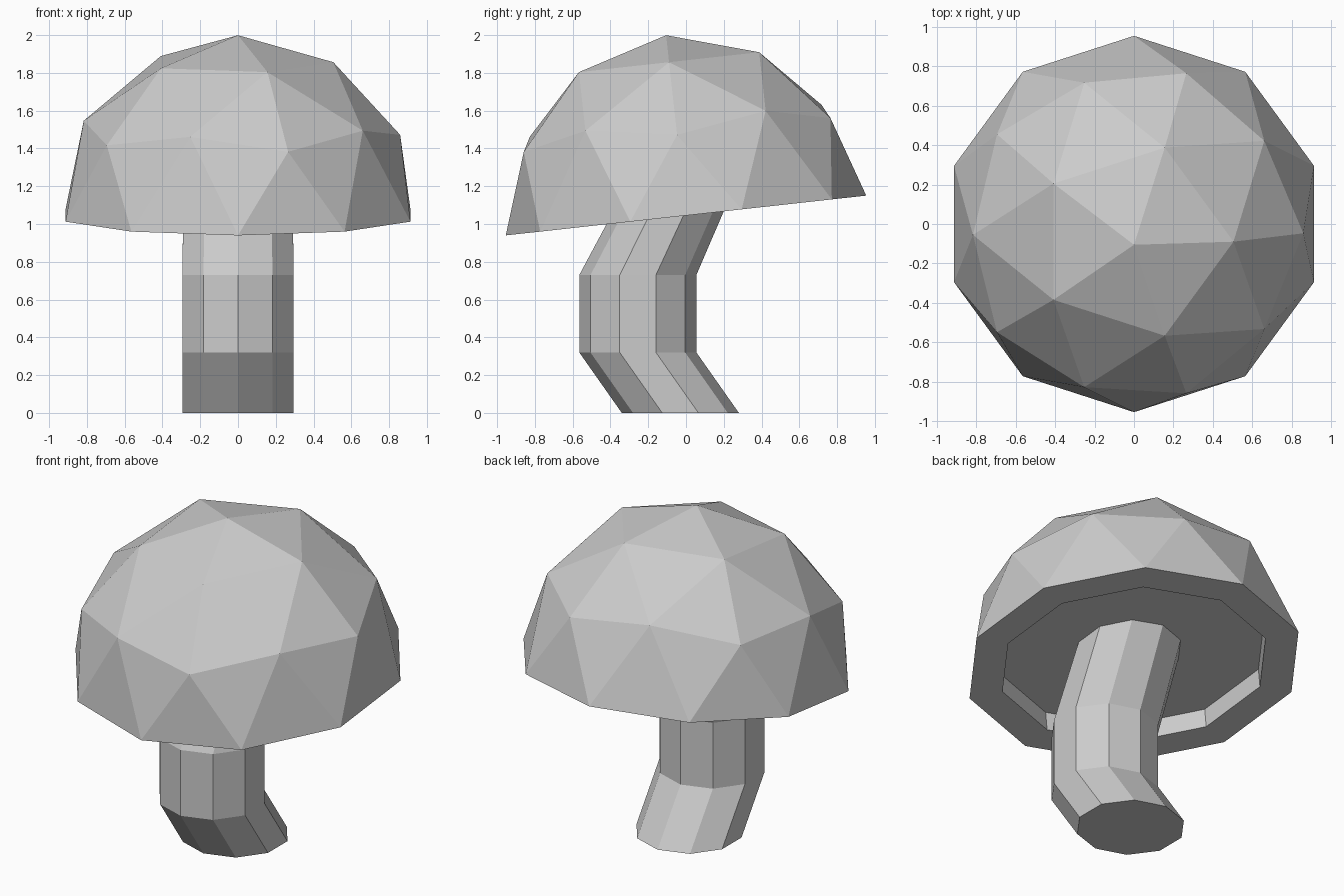
import bpy, bmesh
from math import radians, sin, cos, pi
from mathutils import Matrix, Vector

cube = bpy.data.objects.get("Cube")
if cube:
    bpy.data.objects.remove(cube, do_unlink=True)

GREY = (0.6, 0.6, 0.6, 1)
grey = bpy.data.materials.new("plain_grey")
grey.use_nodes = True
grey.diffuse_color = GREY
grey.node_tree.nodes["Principled BSDF"].inputs["Base Color"].default_value = GREY

TILT = Matrix.Rotation(radians(6.3), 4, 'X')


def finish(bm, name):
    """Turn a bmesh into a flat-shaded object."""
    bmesh.ops.recalc_face_normals(bm, faces=bm.faces)
    mesh = bpy.data.meshes.new(name)
    bm.to_mesh(mesh)
    bm.free()
    mesh.materials.append(grey)
    obj = bpy.data.objects.new(name, mesh)
    bpy.context.collection.objects.link(obj)
    return obj


# Cap: upper half of a low-poly sphere, tipped forward, hollowed underneath
RADIUS, RIM, DEPTH = 0.96, 0.183, 0.12
bm = bmesh.new()
bmesh.ops.create_icosphere(bm, subdivisions=2, radius=RADIUS)
bmesh.ops.delete(bm, geom=[v for v in bm.verts if v.co.z < -0.01], context='VERTS')
rim_edges = [e for e in bm.edges if e.is_boundary]
under = bmesh.ops.contextual_create(bm, geom=rim_edges)["faces"]
bmesh.ops.recalc_face_normals(bm, faces=bm.faces)
bmesh.ops.inset_region(bm, faces=under, thickness=RIM, use_even_offset=True)
ceiling = bmesh.ops.extrude_discrete_faces(bm, faces=under)["faces"]
bmesh.ops.translate(bm, vec=(0, 0, DEPTH), verts=ceiling[0].verts)
bmesh.ops.transform(bm, matrix=Matrix.Translation((0, 0, 1.045)) @ TILT, verts=bm.verts)
finish(bm, "cap")

# Stem: bent ten-sided tube; each ring is (centre y, centre z, radius, tilted)
SIDES = 10
rings = [(-0.03, 0, 0.31, False), (-0.255, 0.32, 0.31, False),
         (-0.255, 0.73, 0.31, False), (-0.03, 1.2, 0.303, True)]
bm = bmesh.new()
loops = []
for y, z, r, tilted in rings:
    loop = []
    for i in range(SIDES):
        a = pi / 2 + i * 2 * pi / SIDES
        p = Vector((r * cos(a), r * sin(a), 0))
        loop.append(bm.verts.new((TILT @ p if tilted else p) + Vector((0, y, z))))
    loops.append(loop)
for low, high in zip(loops, loops[1:]):
    for i in range(SIDES):
        j = (i + 1) % SIDES
        bm.faces.new((low[i], low[j], high[j], high[i]))
bm.faces.new(loops[0])
bm.faces.new(loops[-1])
finish(bm, "stem")
